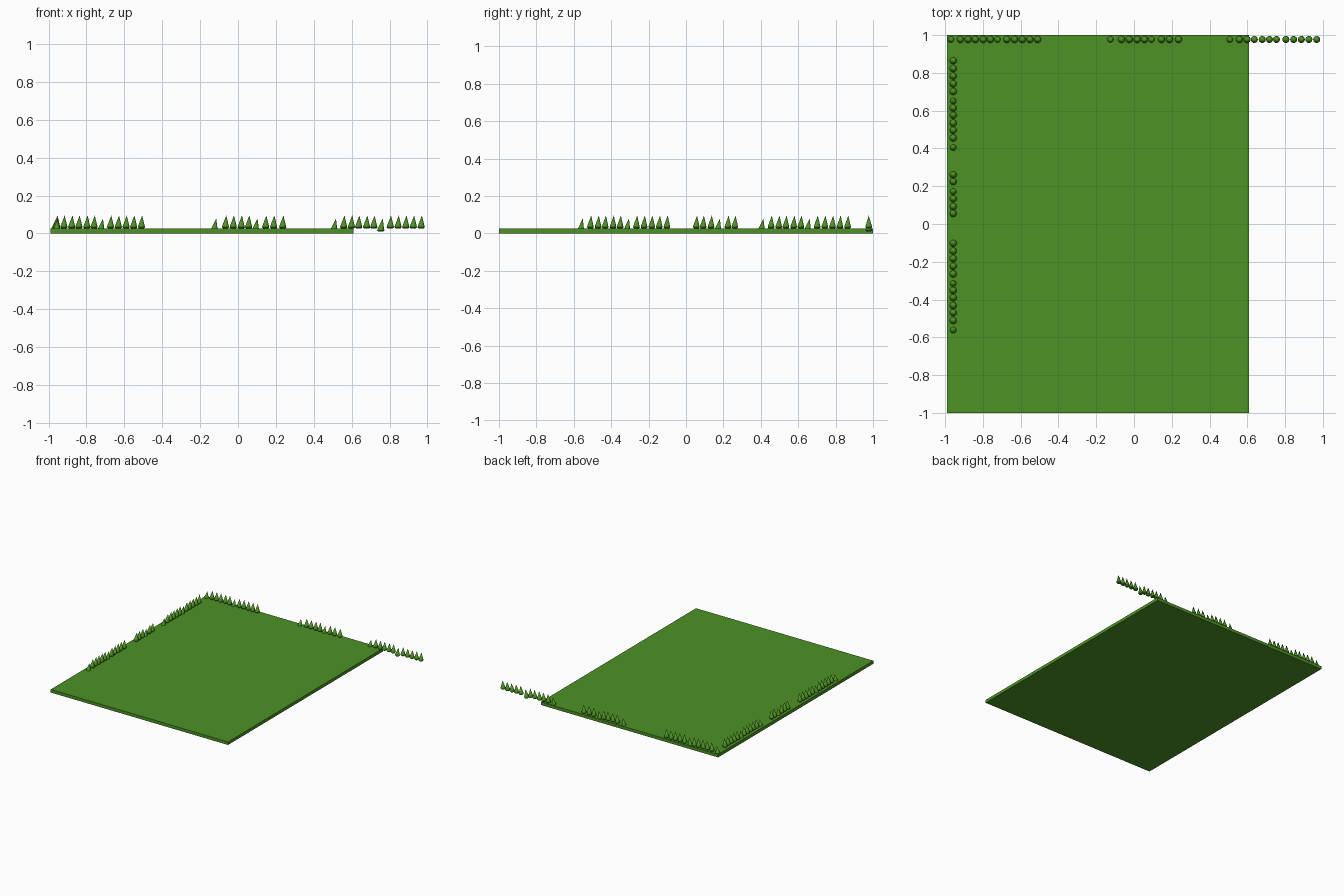
import bpy, bmesh, math

if "Cube" in bpy.data.objects:
    bpy.data.objects.remove(bpy.data.objects["Cube"])

green = bpy.data.materials.new("grass_green")
green.diffuse_color = (0.075, 0.29, 0.018, 1)
green.use_nodes = True
green.node_tree.nodes["Principled BSDF"].inputs["Base Color"].default_value = green.diffuse_color


def finish(name, bm):
    bmesh.ops.recalc_face_normals(bm, faces=bm.faces)
    me = bpy.data.meshes.new(name)
    bm.to_mesh(me)
    bm.free()
    me.materials.append(green)
    ob = bpy.data.objects.new(name, me)
    bpy.context.collection.objects.link(ob)
    return ob


# Grass slab, set to the left of centre
bm = bmesh.new()
bmesh.ops.create_cube(bm, size=1)
for v in bm.verts:
    v.co = (v.co.x * 1.6 - 0.19, v.co.y * 2, (v.co.z + 0.5) * 0.025)
finish("grass_slab", bm)

# Leaning teardrop tree: (radius, height, lean) rings between two tips
SIDES = 10
RINGS = [(0.013, -0.002, 0.0), (0.019, 0.005, 0.0), (0.017, 0.013, 0.001)]
BASE_Z = 0.028


def add_tree(bm, x, y, z, lean, scale=1.0):
    rings = []
    for r, h, k in RINGS:
        rings.append([bm.verts.new((x + scale * r * math.cos(2 * math.pi * i / SIDES) + k * lean[0],
                                    y + scale * r * math.sin(2 * math.pi * i / SIDES) + k * lean[1],
                                    z + h)) for i in range(SIDES)])
    tip = bm.verts.new((x + lean[0], y + lean[1], z + 0.067))
    bm.faces.new(rings[0])
    for a, b in zip(rings, rings[1:]):
        for i in range(SIDES):
            j = (i + 1) % SIDES
            bm.faces.new((a[i], a[j], b[j], b[i]))
    for i in range(SIDES):
        bm.faces.new((rings[-1][i], rings[-1][(i + 1) % SIDES], tip))


# Tree spacing inside each hedge group; "low" trees sit deeper and lean more
LONG = [0, .051, .092, .130, .172, .210, .247, .297, .338, .379, .419, .460]
MID = [0, .059, .10, .142, .181, .218, .271, .313, .361]
SHORT = [0, .037, .079, .116, .169, .206]


def hedge(name, start, steps, low, along_x):
    bm = bmesh.new()
    for n, s in enumerate(steps):
        z = BASE_Z - (0.016 if n in low else 0)
        k = 0.010 if n in low else 0.004
        if along_x:
            add_tree(bm, start + s, 0.977, z, (k, 0))
        else:
            add_tree(bm, -0.957, start + s, z, (0.004, k))
    ob = finish(name, bm)
    bpy.context.view_layer.objects.active = ob
    ob.select_set(True)
    bpy.ops.object.shade_smooth_by_angle(angle=math.radians(50))
    ob.select_set(False)


# Back row, running past the right edge of the slab
hedge("back_hedge_left", -0.970, LONG, (0, 6), True)
hedge("back_hedge_middle", -0.125, MID, (0, 5), True)
hedge("back_hedge_right", 0.507, LONG, (0, 6), True)

# Left column
hedge("side_hedge_front", -0.562, LONG, (0, 6), False)
hedge("side_hedge_middle", 0.055, SHORT, (3,), False)
hedge("side_hedge_back", 0.404, LONG, (0, 6), False)
